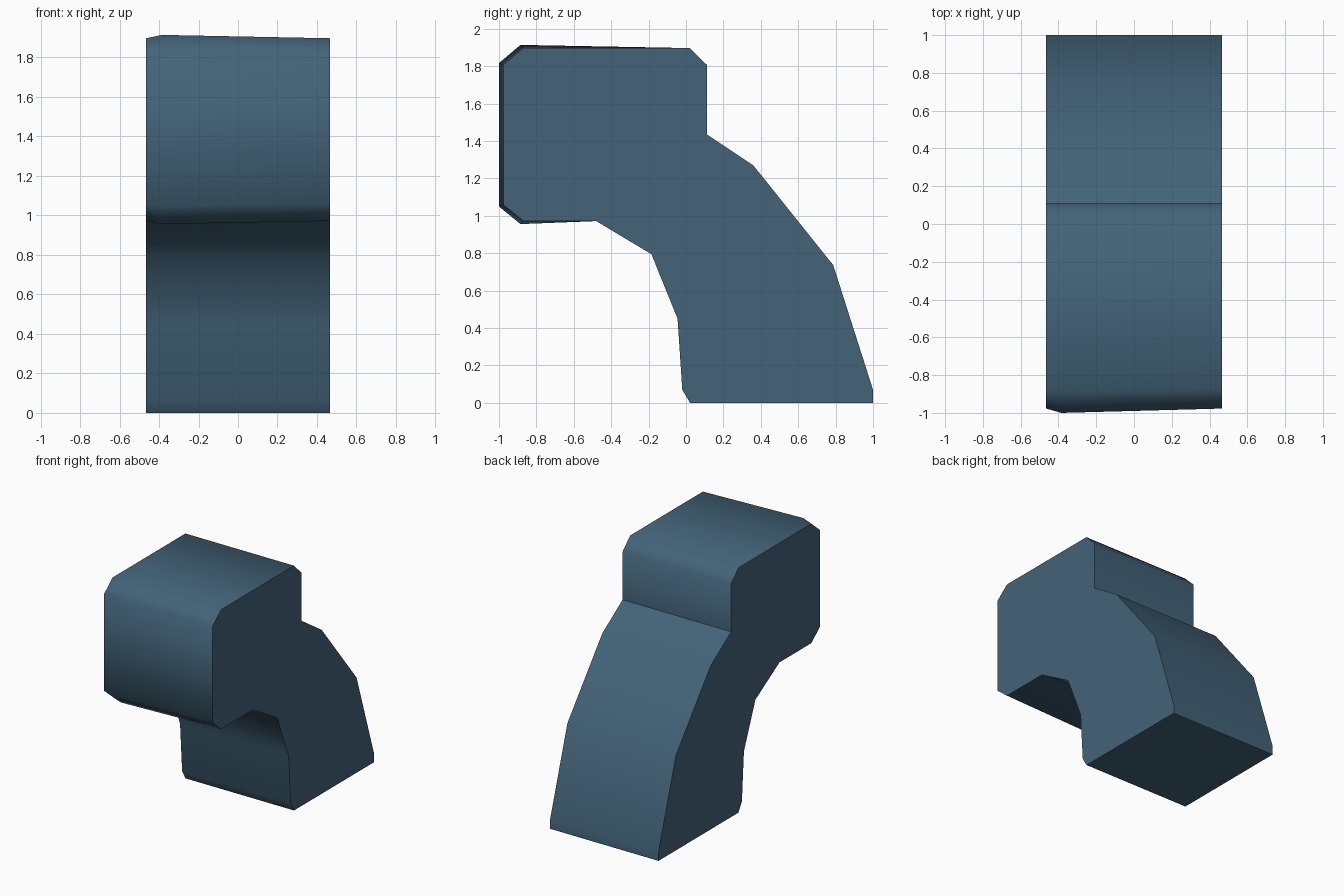
import bpy
import bmesh
import math

if "Cube" in bpy.data.objects:
    bpy.data.objects.remove(bpy.data.objects["Cube"])

# Side profile (y, z), counter-clockwise; first four points are the front of the head
flat = [(-0.87, 1.897), (-0.977, 1.807), (-0.977, 1.06), (-0.87, 0.972),
        (-0.48, 0.972), (-0.185, 0.795), (-0.045, 0.45), (-0.02, 0.07),
        (0.022, 0), (1.0, 0), (1.0, 0.07), (0.787, 0.737),
        (0.36, 1.27), (0.112, 1.435), (0.112, 1.807), (0.02, 1.897)]
# The head swells slightly near its left edge
swollen = [(-0.885, 1.914), (-1.0, 1.817), (-1.0, 1.05), (-0.885, 0.956)] + flat[4:]

bm = bmesh.new()
rings = [[bm.verts.new((x, y, z)) for y, z in prof]
         for x, prof in ((-0.465, flat), (-0.385, swollen), (0.465, flat))]
n = len(flat)
for a, b in zip(rings, rings[1:]):
    for i in range(n):
        j = (i + 1) % n
        bm.faces.new((a[i], a[j], b[j], b[i]))
# Flat side caps
bm.faces.new(rings[0])
bm.faces.new(rings[-1])
bmesh.ops.recalc_face_normals(bm, faces=bm.faces)

mesh = bpy.data.meshes.new("curved_bracket")
bm.to_mesh(mesh)
bm.free()
mat = bpy.data.materials.new("slate blue")
mat.diffuse_color = (0.056, 0.126, 0.191, 1)
mat.use_nodes = True
mat.node_tree.nodes["Principled BSDF"].inputs["Base Color"].default_value = mat.diffuse_color
mesh.materials.append(mat)
obj = bpy.data.objects.new("curved_bracket", mesh)
bpy.context.collection.objects.link(obj)

# Smooth sides with crisp caps
bpy.context.view_layer.objects.active = obj
obj.select_set(True)
bpy.ops.object.shade_smooth_by_angle(angle=math.radians(52))
